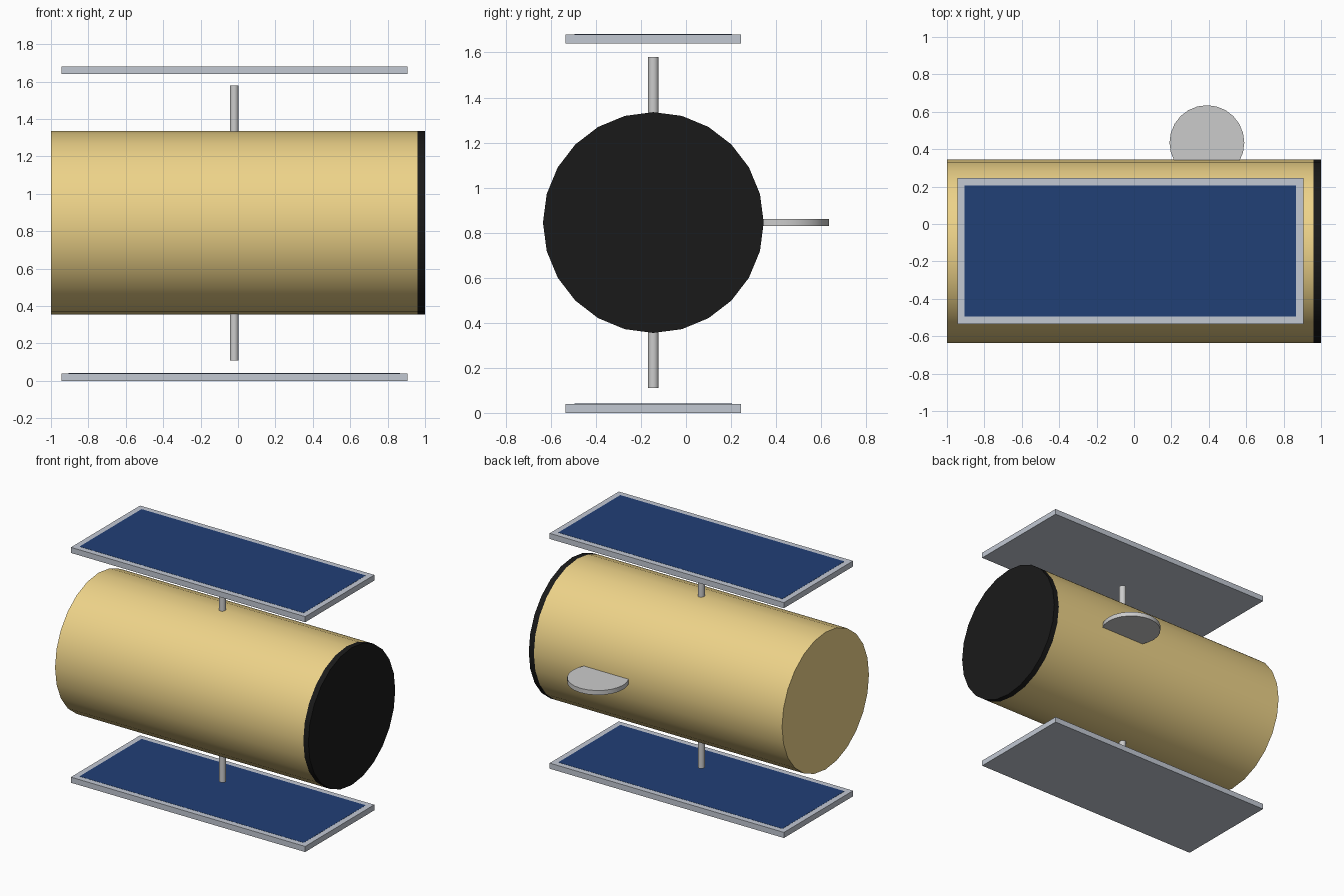
import bpy
from math import pi, radians

if "Cube" in bpy.data.objects:
    bpy.data.objects.remove(bpy.data.objects["Cube"])

CY, CZ, R = -0.145, 0.845, 0.49   # body axis position and radius
CX = -0.02                        # middle of the body along x


def material(name, rgb):
    m = bpy.data.materials.new(name)
    m.diffuse_color = (*rgb, 1)
    m.use_nodes = True
    m.node_tree.nodes["Principled BSDF"].inputs["Base Color"].default_value = m.diffuse_color
    return m


def finish(name, mat):
    ob = bpy.context.object
    ob.name = name
    if mat:
        ob.data.materials.append(mat)
    return ob


def cylinder(name, loc, radius, depth, sides, mat=None, rot=(0, 0, 0)):
    bpy.ops.mesh.primitive_cylinder_add(vertices=sides, radius=radius, depth=depth,
                                        location=loc, rotation=rot)
    bpy.ops.object.shade_smooth_by_angle(angle=radians(40))
    return finish(name, mat)


def box(name, loc, size, mat=None):
    bpy.ops.mesh.primitive_cube_add(size=1, location=loc)
    bpy.context.object.scale = size
    bpy.ops.object.transform_apply(location=False, rotation=False, scale=True)
    return finish(name, mat)


gold = material("gold_foil", (0.85, 0.65, 0.25))
black = material("black", (0.01, 0.01, 0.01))
silver = material("panel_silver", (0.54, 0.58, 0.65))
blue = material("cell_blue", (0.015, 0.05, 0.18))

# Barrel-shaped body lying along x, with a dark end cap
cylinder("body", (CX, CY, CZ), R, 1.96, 24, gold, (0, pi / 2, 0))
cylinder("end_cap", (0.98, CY, CZ), R, 0.04, 24, black, (0, pi / 2, 0))

# Antenna disc, partly sunk into the back of the body
cylinder("antenna_disc", (0.39, 0.435, CZ), 0.2, 0.032, 24)

# Upper and lower solar panels, each with a strut and a blue cell area on top
for side, label in ((1, "upper"), (-1, "lower")):
    z = CZ - 0.005 + side * 0.82
    cylinder(label + "_strut", (CX, CY, CZ + side * R), 0.0235, 0.49, 12)
    box(label + "_panel", (CX, CY, z), (1.85, 0.78, 0.04), silver)
    box(label + "_cells", (CX, CY, z + 0.011), (1.77, 0.70, 0.02), blue)
